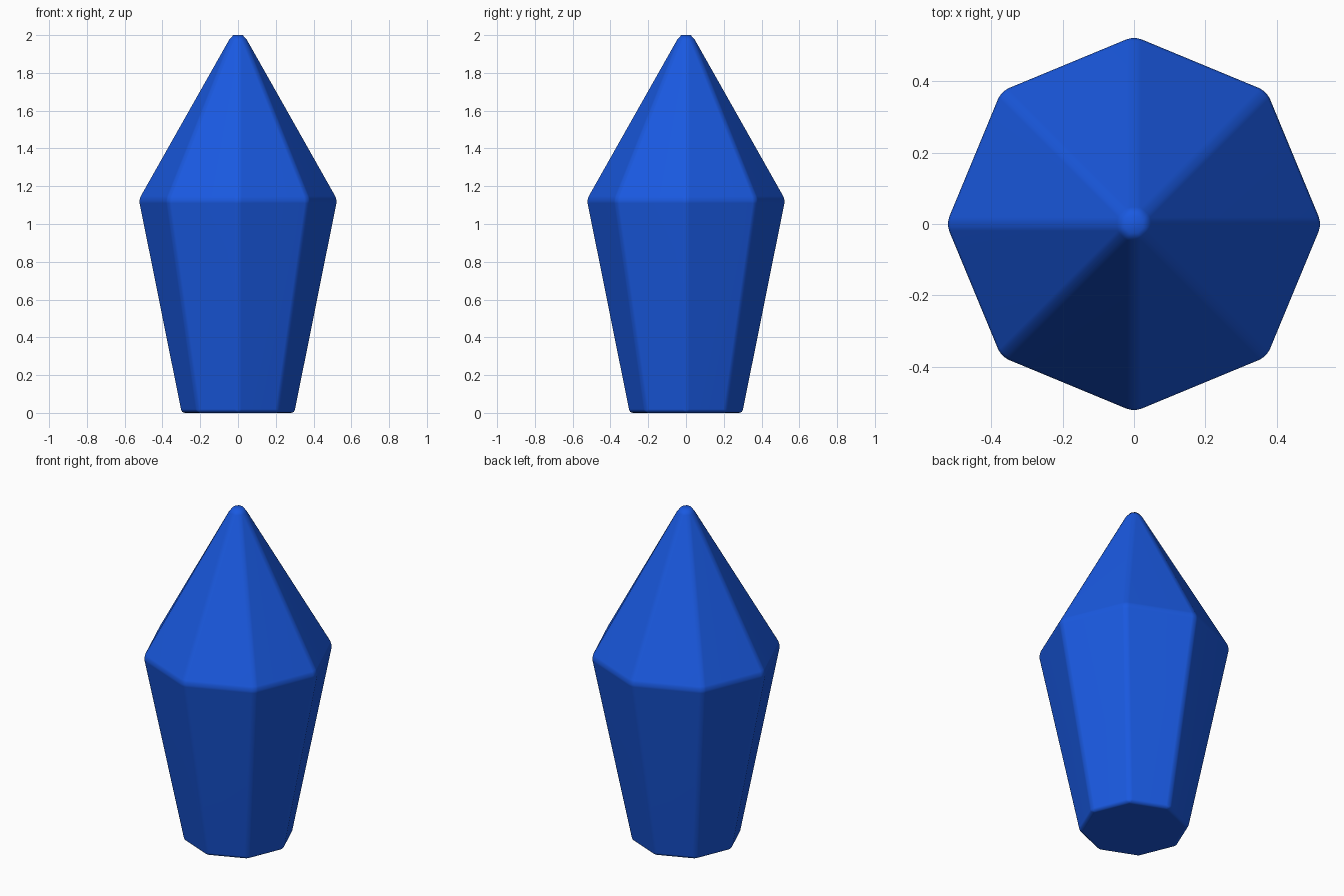
import bpy, bmesh
from math import cos, sin, pi

if "Cube" in bpy.data.objects:
    bpy.data.objects.remove(bpy.data.objects["Cube"])

SIDES = 8
BEVEL = 0.02

# Eight-sided crystal: tapered body rising to a pointed crown
bm = bmesh.new()

def ring(radius, z):
    return [bm.verts.new((radius * cos(2 * pi * i / SIDES),
                          radius * sin(2 * pi * i / SIDES), z)) for i in range(SIDES)]

base = ring(0.303, 0.0)
girdle = ring(0.53, 1.13)
tip = bm.verts.new((0, 0, 2.035))
bm.faces.new(base[::-1])
for i in range(SIDES):
    j = (i + 1) % SIDES
    bm.faces.new((base[i], base[j], girdle[j], girdle[i]))
    bm.faces.new((girdle[i], girdle[j], tip))

# Softly rounded edges
bmesh.ops.bevel(bm, geom=bm.edges[:], offset=BEVEL, offset_type='OFFSET',
                segments=3, profile=0.5, affect='EDGES', clamp_overlap=True)

# Seat the tip exactly at the full height
top = max(v.co.z for v in bm.verts)
print("tip height", top)
for v in bm.verts:
    if v.co.z > 1.8:
        v.co.z += (2.0 - top) * (v.co.z - 1.8) / (top - 1.8)

for f in bm.faces:
    f.smooth = True
mesh = bpy.data.meshes.new("crystal")
bm.to_mesh(mesh)
bm.free()
crystal = bpy.data.objects.new("crystal", mesh)
bpy.context.collection.objects.link(crystal)

# Keep the large facets flat while the rounded edges stay smooth
normals = crystal.modifiers.new("flat_facets", 'WEIGHTED_NORMAL')
normals.keep_sharp = True

blue = bpy.data.materials.new("crystal_blue")
blue.diffuse_color = (0.01, 0.1, 0.75, 1)
blue.use_nodes = True
blue.node_tree.nodes["Principled BSDF"].inputs["Base Color"].default_value = blue.diffuse_color
mesh.materials.append(blue)
